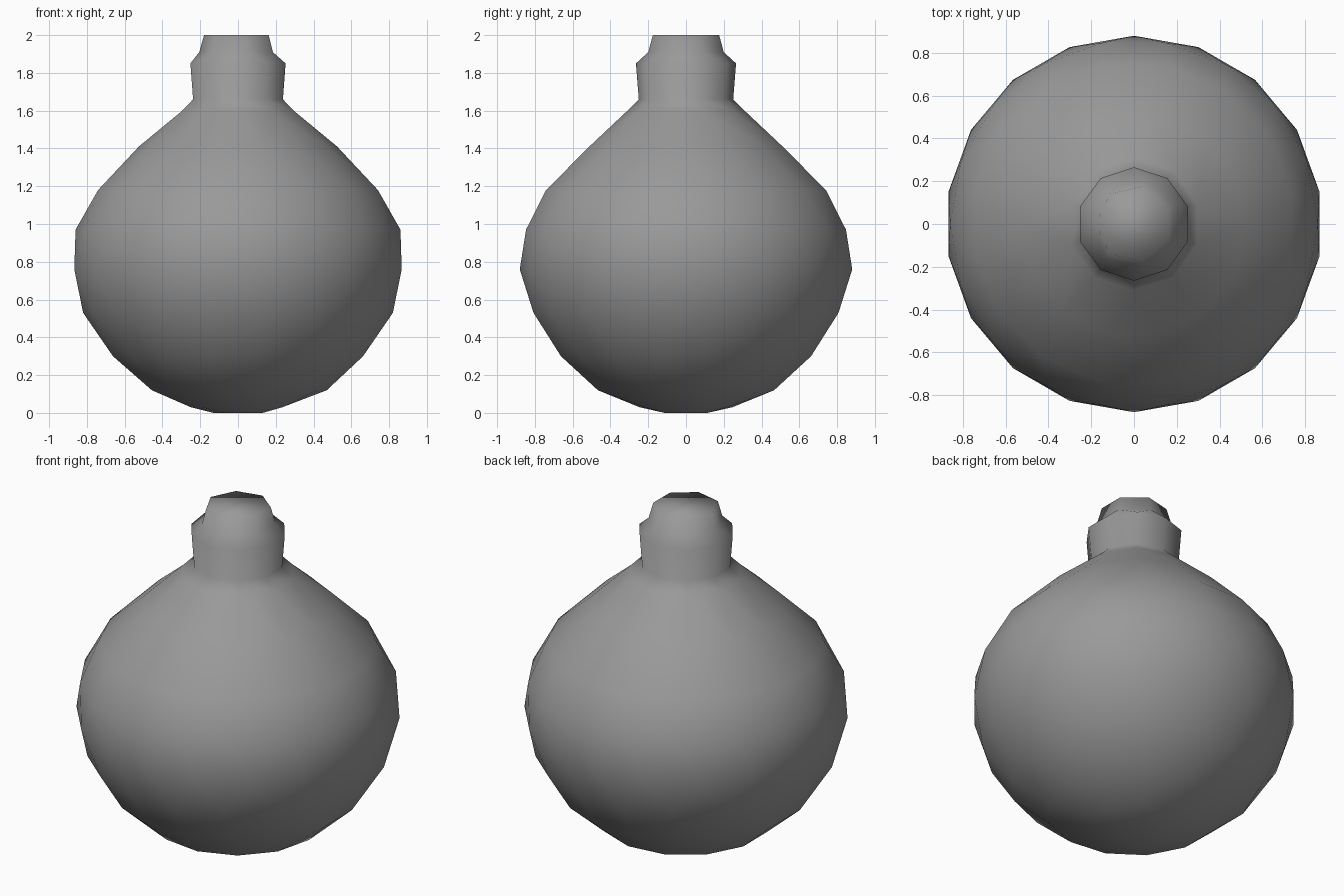
import bpy, bmesh
from math import cos, sin, tau

if "Cube" in bpy.data.objects:
    bpy.data.objects.remove(bpy.data.objects["Cube"])

bm = bmesh.new()

def ring(z, r, n, phase=0.0):
    """Ring of n vertices; phase is a fraction of one side."""
    return [bm.verts.new((r * cos(tau * (i + phase) / n),
                          r * sin(tau * (i + phase) / n), z)) for i in range(n)], phase

def stitch(low, high):
    """Triangulate between two rings with any side counts, walking by angle."""
    (a, pa), (b, pb) = low, high
    i = j = 0
    while i < len(a) or j < len(b):
        va, vb = a[i % len(a)], b[j % len(b)]
        next_a = (i + 1 + pa) / len(a)
        next_b = (j + 1 + pb) / len(b)
        if j >= len(b) or (i < len(a) and next_a <= next_b):
            i += 1
            bm.faces.new((va, a[i % len(a)], vb))
        else:
            j += 1
            bm.faces.new((va, b[j % len(b)], vb))

# Profile rows: height, radius, sides, phase
profile = [
    # round body
    (0.00, 0.13, 6, 0.0), (0.03, 0.25, 9, 0.5), (0.12, 0.47, 13, 0.0),
    (0.30, 0.675, 16, 0.5), (0.53, 0.82, 18, 0.0), (0.76, 0.88, 18, 0.5),
    (0.97, 0.86, 18, 0.0), (1.18, 0.755, 16, 0.5), (1.41, 0.525, 14, 0.0),
    # neck
    (1.60, 0.31, 10, 0.5), (1.66, 0.25, 10, 0.5), (1.85, 0.265, 10, 0.5),
    # stepped collar and cap
    (1.91, 0.205, 7, 0.5), (2.00, 0.18, 7, 0.5),
]
rings = [ring(*row) for row in profile]
for low, high in zip(rings, rings[1:]):
    stitch(low, high)
bm.faces.new(rings[0][0])
bm.faces.new(rings[-1][0])
bmesh.ops.recalc_face_normals(bm, faces=bm.faces)

# Smooth shading over the coarse mesh
for f in bm.faces:
    f.smooth = True
mesh = bpy.data.meshes.new("round_flask")
bm.to_mesh(mesh)
bm.free()

# Dark grey surface
dark = bpy.data.materials.new("dark_grey")
dark.diffuse_color = (0.32, 0.32, 0.32, 1.0)
dark.use_nodes = True
dark.node_tree.nodes["Principled BSDF"].inputs["Base Color"].default_value = dark.diffuse_color
mesh.materials.append(dark)
bpy.context.collection.objects.link(bpy.data.objects.new("round_flask", mesh))
